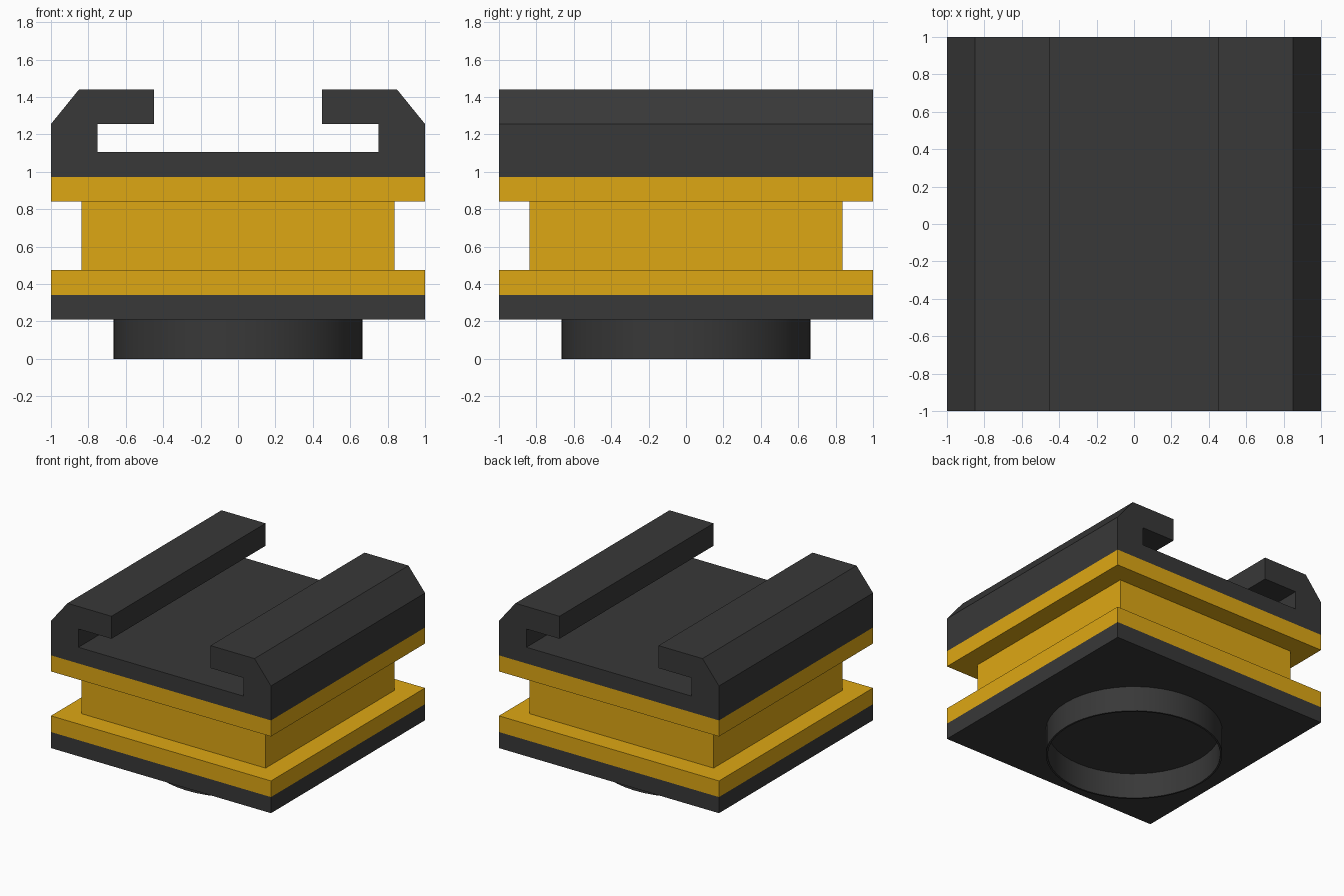
import bpy, bmesh, math

if "Cube" in bpy.data.objects:
    bpy.data.objects.remove(bpy.data.objects["Cube"])


def material(name, color):
    m = bpy.data.materials.new(name)
    m.diffuse_color = color
    m.use_nodes = True
    m.node_tree.nodes["Principled BSDF"].inputs["Base Color"].default_value = m.diffuse_color
    return m


BLACK = material("black_plastic", (0.04, 0.04, 0.04, 1))
YELLOW = material("yellow_metal", (0.73, 0.39, 0.007, 1))


def finish(name, bm, mat):
    bmesh.ops.recalc_face_normals(bm, faces=bm.faces)
    mesh = bpy.data.meshes.new(name)
    bm.to_mesh(mesh)
    bm.free()
    ob = bpy.data.objects.new(name, mesh)
    bpy.context.collection.objects.link(ob)
    mesh.materials.append(mat)
    return ob


def extruded(name, profile, mat):
    """Extrude an x-z profile along the full depth in y."""
    bm = bmesh.new()
    face = bm.faces.new([bm.verts.new((x, -1, z)) for x, z in profile])
    out = bmesh.ops.extrude_face_region(bm, geom=[face])
    verts = [g for g in out["geom"] if isinstance(g, bmesh.types.BMVert)]
    bmesh.ops.translate(bm, verts=verts, vec=(0, 2, 0))
    return finish(name, bm, mat)


def slab(name, half, z0, z1, mat):
    bm = bmesh.new()
    bmesh.ops.create_cube(bm, size=1)
    bmesh.ops.scale(bm, verts=bm.verts, vec=(2 * half, 2 * half, z1 - z0))
    bmesh.ops.translate(bm, verts=bm.verts, vec=(0, 0, (z0 + z1) / 2))
    return finish(name, bm, mat)


def tube(name, outer, inner, z0, z1, mat, n=48):
    """Open ring, revolved from a rectangular section."""
    bm = bmesh.new()
    section = [(inner, z0), (outer, z0), (outer, z1), (inner, z1)]
    rings = []
    for i in range(n):
        a = math.tau * i / n
        rings.append([bm.verts.new((r * math.cos(a), r * math.sin(a), z))
                      for r, z in section])
    for i in range(n):
        p, q = rings[i], rings[(i + 1) % n]
        for k in range(4):
            j = (k + 1) % 4
            bm.faces.new((p[k], q[k], q[j], p[j]))
    ob = finish(name, bm, mat)
    bpy.context.view_layer.objects.active = ob
    ob.select_set(True)
    bpy.ops.object.shade_smooth_by_angle(angle=math.radians(30))
    ob.select_set(False)
    return ob


# Hollow socket under the base
tube("bottom_socket_ring", 0.665, 0.65, 0.0, 0.21, BLACK)

# Stacked square plates and neck
slab("base_plate", 1.0, 0.21, 0.342, BLACK)
slab("lower_flange", 1.0, 0.342, 0.475, YELLOW)
slab("neck", 0.838, 0.475, 0.84, YELLOW)
slab("upper_flange", 1.0, 0.84, 0.972, YELLOW)

# Slide-in channel with mirrored hooked lips
half = [(1, 0.972), (1, 1.255), (0.85, 1.44), (0.45, 1.44),
        (0.45, 1.255), (0.75, 1.255), (0.75, 1.105)]
extruded("hooked_channel", half + [(-x, z) for x, z in reversed(half)], BLACK)
